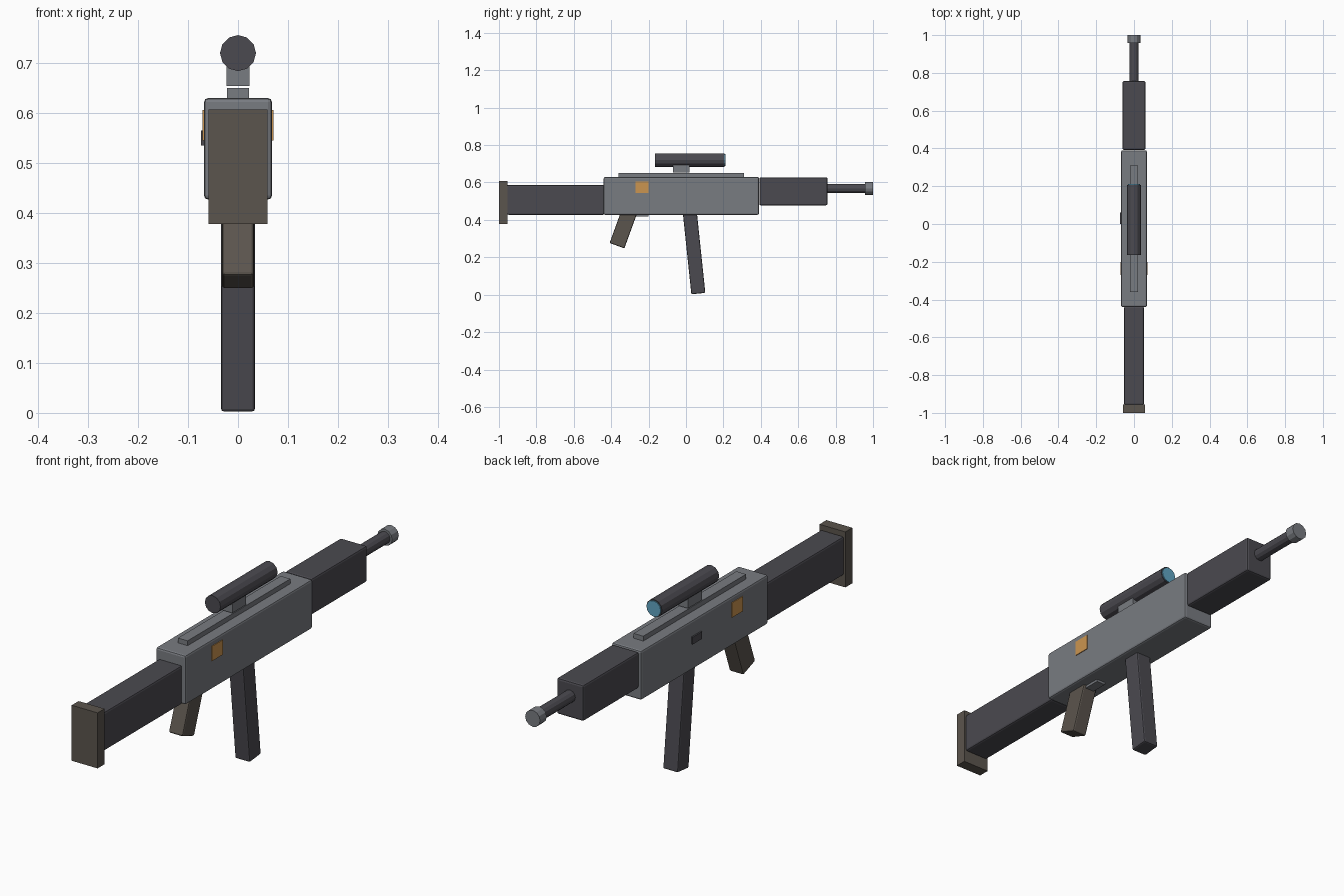
import bpy, math
from mathutils import Matrix, Vector

if "Cube" in bpy.data.objects:
    bpy.data.objects.remove(bpy.data.objects["Cube"])


def material(name, rgb):
    m = bpy.data.materials.new(name)
    m.diffuse_color = (*rgb, 1)
    m.use_nodes = True
    m.node_tree.nodes["Principled BSDF"].inputs["Base Color"].default_value = m.diffuse_color
    return m


METAL = material("metal_grey", (0.19, 0.20, 0.22))
DARK = material("dark_polymer", (0.07, 0.068, 0.08))
BROWN = material("brown_rubber", (0.105, 0.09, 0.075))
ORANGE = material("orange_marking", (0.60, 0.30, 0.08))
BLUE = material("blue_glass", (0.12, 0.38, 0.55))


def box(name, x, y, z, mat, bevel=0.0):
    """Box from (min, max) ranges, with an optional rounded edge."""
    bpy.ops.mesh.primitive_cube_add(size=1)
    ob = bpy.context.object
    ob.name = name
    ranges = (x, y, z)
    size = Vector([b - a for a, b in ranges])
    ob.data.transform(Matrix.Diagonal((*size, 1)))
    ob.location = [(a + b) / 2 for a, b in ranges]
    ob.data.materials.append(mat)
    if bevel:
        mod = ob.modifiers.new("bevel", "BEVEL")
        mod.width = bevel
        mod.segments = 2
    return ob


def tilted_box(name, bottom, width, depth, length, tilt, mat):
    """Box leaning in the yz plane, placed by the centre of its lower end."""
    ob = box(name, (-width / 2, width / 2), (-depth / 2, depth / 2), (0, length), mat, 0.006)
    ob.data.transform(Matrix.Translation((0, 0, length / 2)))
    ob.location = (0, *bottom)
    ob.rotation_euler.x = math.radians(tilt)
    return ob


def tube(name, y0, y1, z, radius, mat, sides=12):
    """Low-poly cylinder lying along y."""
    bpy.ops.mesh.primitive_cylinder_add(
        vertices=sides, radius=radius, depth=y1 - y0,
        location=(0, (y0 + y1) / 2, z), rotation=(math.pi / 2, 0, 0))
    ob = bpy.context.object
    ob.name = name
    ob.data.materials.append(mat)
    return ob


# Main body, stock and handguard
box("receiver", (-0.068, 0.068), (-0.44, 0.39), (0.427, 0.63), METAL, 0.008)
box("stock", (-0.053, 0.053), (-0.957, -0.437), (0.427, 0.587), DARK, 0.008)
box("butt_plate", (-0.059, 0.059), (-1.0, -0.955), (0.378, 0.607), BROWN)
box("handguard", (-0.061, 0.061), (0.392, 0.757), (0.478, 0.627), DARK, 0.008)

# Barrel and muzzle
tube("barrel", 0.74, 0.97, 0.568, 0.025, DARK)
tube("muzzle", 0.957, 1.0, 0.568, 0.034, METAL)

# Top rail and scope
box("top_rail", (-0.022, 0.022), (-0.36, 0.31), (0.627, 0.65), METAL)
box("scope_mount", (-0.023, 0.023), (-0.07, 0.02), (0.654, 0.70), METAL)
tube("scope", -0.165, 0.207, 0.72, 0.036, DARK)
tube("scope_lens", 0.204, 0.211, 0.72, 0.032, BLUE)

# Grip, trigger plate and magazine
tilted_box("grip", (-0.369, 0.262), 0.064, 0.084, 0.21, -20, BROWN)
box("trigger_plate", (-0.02, 0.02), (-0.31, -0.20), (0.417, 0.43), METAL)
tilted_box("magazine", (0.066, 0.006), 0.068, 0.075, 0.45, 6, DARK)

# Side markings and left-hand port
for side, s in (("left", -1), ("right", 1)):
    xs = sorted((s * 0.064, s * 0.071))
    box(side + "_marking", xs, (-0.27, -0.20), (0.545, 0.606), ORANGE)
box("side_port", (-0.074, -0.064), (0.0, 0.062), (0.535, 0.565), DARK)
